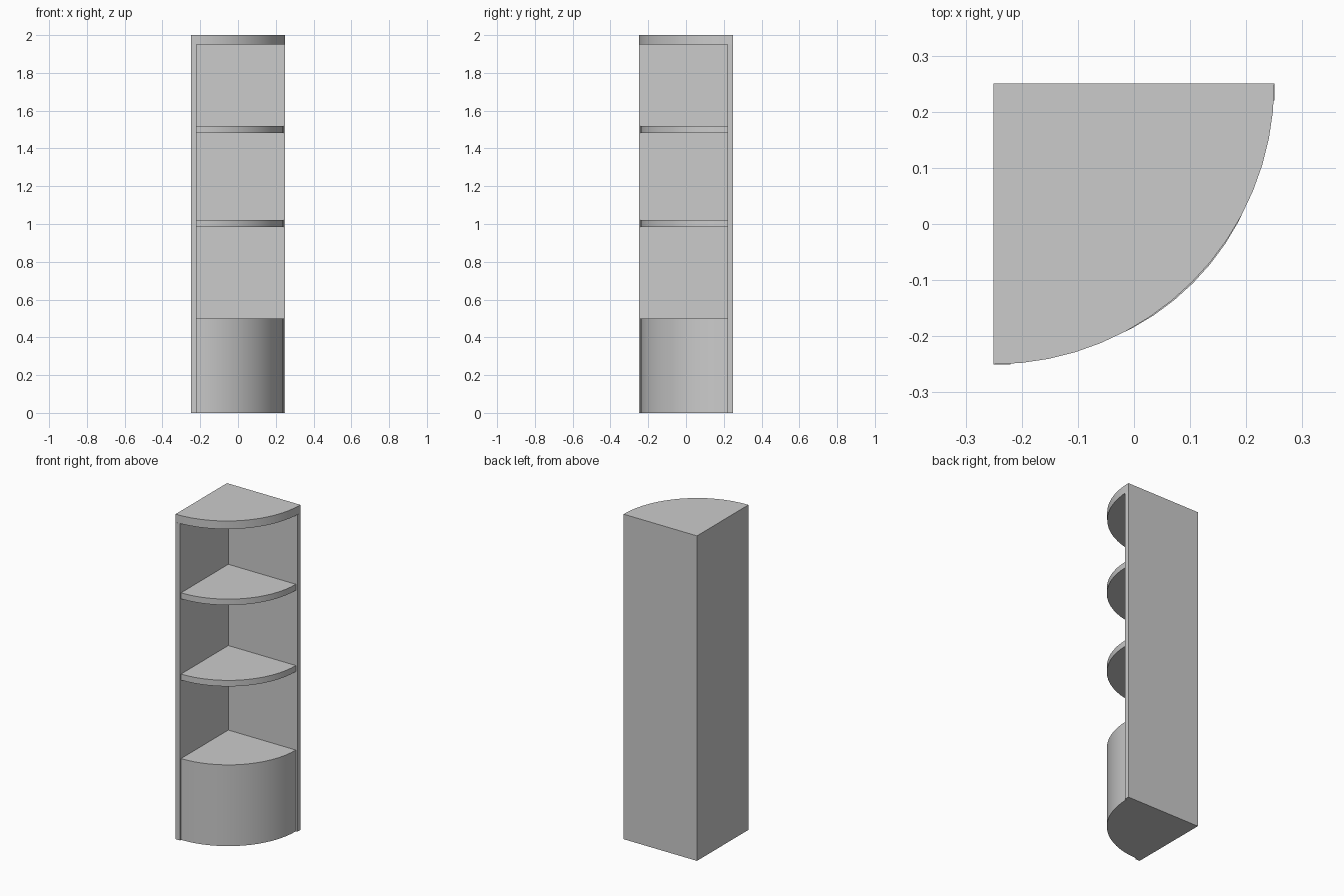
import bpy, bmesh, math

if "Cube" in bpy.data.objects:
    bpy.data.objects.remove(bpy.data.objects["Cube"])


def finish(name, bm):
    bmesh.ops.recalc_face_normals(bm, faces=bm.faces)
    mesh = bpy.data.meshes.new(name)
    bm.to_mesh(mesh)
    bm.free()
    obj = bpy.data.objects.new(name, mesh)
    bpy.context.collection.objects.link(obj)
    return obj


def box(name, lo, hi):
    bm = bmesh.new()
    bmesh.ops.create_cube(bm, size=1)
    for v in bm.verts:
        v.co = [(a + b) / 2 + c * (b - a) for a, b, c in zip(lo, hi, v.co)]
    return finish(name, bm)


def quarter_disc(name, inset, radius, z0, z1, segments=16):
    """Quarter disc fanned out from the back-left corner towards +x and -y."""
    cx, cy = -0.25 + inset, 0.25 - inset
    bm = bmesh.new()
    profile = [bm.verts.new((cx, cy, z0))]
    for i in range(segments + 1):
        a = -math.pi / 2 * i / segments
        profile.append(bm.verts.new((cx + radius * math.cos(a), cy + radius * math.sin(a), z0)))
    face = bm.faces.new(profile)
    top = bmesh.ops.extrude_face_region(bm, geom=[face], use_keep_orig=True)["geom"]
    bmesh.ops.translate(bm, verts=[v for v in top if isinstance(v, bmesh.types.BMVert)],
                        vec=(0, 0, z1 - z0))
    obj = finish(name, bm)
    bpy.ops.object.select_all(action='DESELECT')
    obj.select_set(True)
    bpy.context.view_layer.objects.active = obj
    bpy.ops.object.shade_smooth_by_angle(angle=math.radians(30))
    return obj


T = 0.03  # panel thickness

# Two upright panels meeting in the corner
box("left_panel", (-0.25, -0.25, 0), (-0.25 + T, 0.25, 1.95))
box("back_panel", (-0.25 + T, 0.25 - T, 0), (0.25, 0.25, 1.95))

# Closed rounded base, shelves and the top board
quarter_disc("base_cabinet", T, 0.46, 0, 0.5)
for name, z in (("lower_shelf", 1.0), ("upper_shelf", 1.5)):
    quarter_disc(name, T, 0.46, z - 0.017, z + 0.02)
quarter_disc("top_board", 0, 0.5, 1.95, 2.0)
